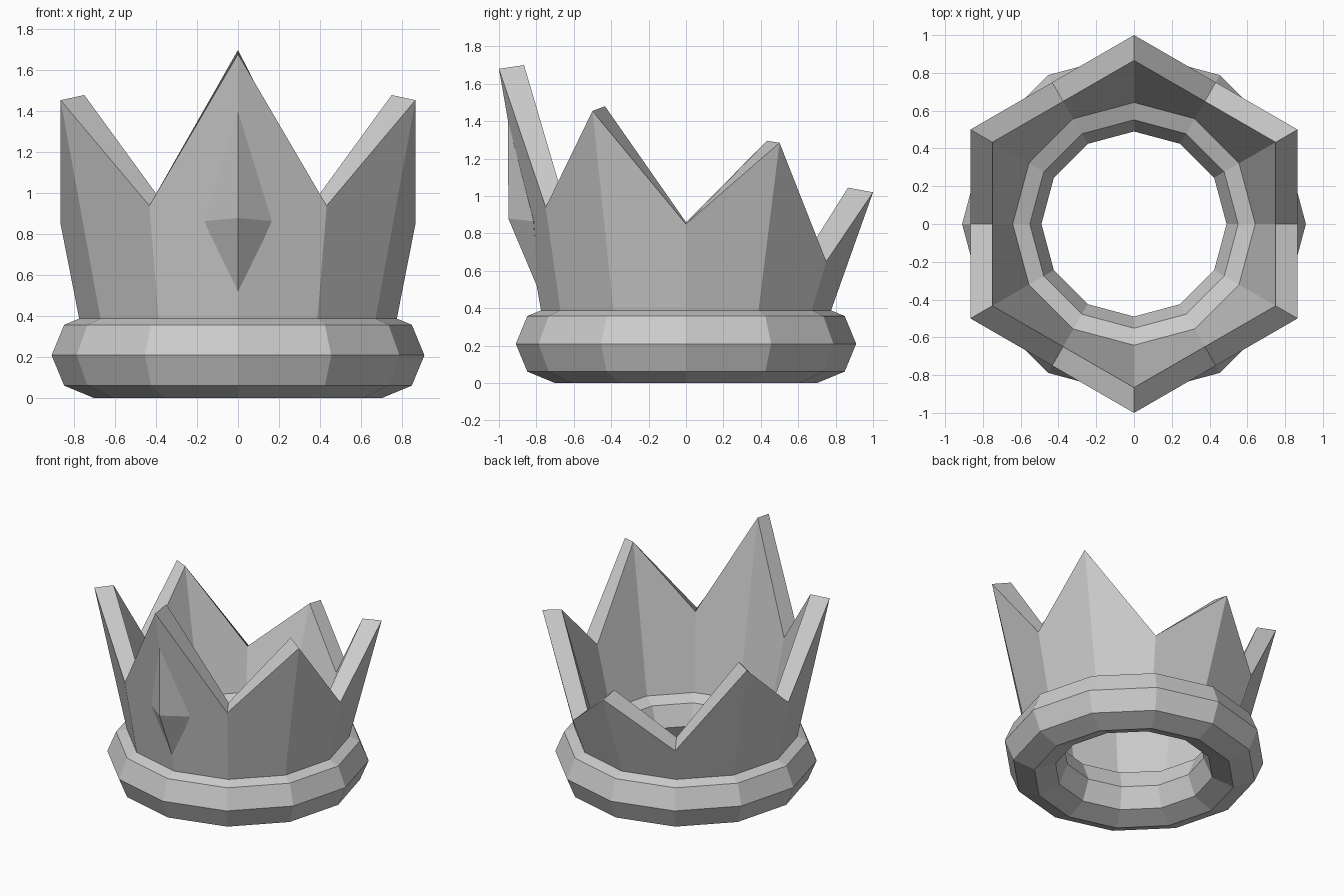
import bpy, bmesh
from math import sin, cos, radians

if "Cube" in bpy.data.objects:
    bpy.data.objects.remove(bpy.data.objects["Cube"])

def make_object(name, bm):
    bmesh.ops.recalc_face_normals(bm, faces=bm.faces)
    mesh = bpy.data.meshes.new(name)
    bm.to_mesh(mesh)
    bm.free()
    obj = bpy.data.objects.new(name, mesh)
    bpy.context.collection.objects.link(obj)
    return obj

# Base band: 12-sided torus with octagonal section
bpy.ops.mesh.primitive_torus_add(major_segments=12, minor_segments=8,
                                 major_radius=0.70, minor_radius=0.21,
                                 location=(0, 0, 0.21))
bpy.context.object.name = "base_band"

# Pointed wall: heights per 30 degree step from the front peak to the back peak
OUTER_Z = [1.68, 0.94, 1.455, 0.85, 1.285, 0.65, 1.02]
INNER_Z = [1.70, 0.965, 1.48, 0.86, 1.295, 0.70, 1.045]

bm = bmesh.new()
columns = []
for i in range(12):
    a = radians(-90 + 30 * i)
    step = min(i, 12 - i)
    peak = i % 2 == 0
    section = [(0.775, 0.387),
               (1.0 if peak else 0.866, OUTER_Z[step]),
               (0.866 if peak else 0.75, INNER_Z[step]),
               (0.64, 0.387)]
    columns.append([bm.verts.new((r * cos(a), r * sin(a), z)) for r, z in section])
for i in range(12):
    c, d = columns[i], columns[(i + 1) % 12]
    for j in range(4):
        k = (j + 1) % 4
        bm.faces.new((c[j], d[j], d[k], c[k]))
make_object("pointed_wall", bm)

# Diamond gem set into the front peak
bm = bmesh.new()
top, bottom, front, back, left, right = [bm.verts.new(p) for p in (
    (0, -0.951, 1.40), (0, -0.785, 0.49), (0, -0.95, 0.88),
    (0, -0.78, 0.86), (-0.165, -0.815, 0.865), (0.165, -0.815, 0.865))]
ring = [front, right, back, left]
for i in range(4):
    p, q = ring[i], ring[(i + 1) % 4]
    bm.faces.new((p, q, top))
    bm.faces.new((q, p, bottom))
make_object("front_gem", bm)
